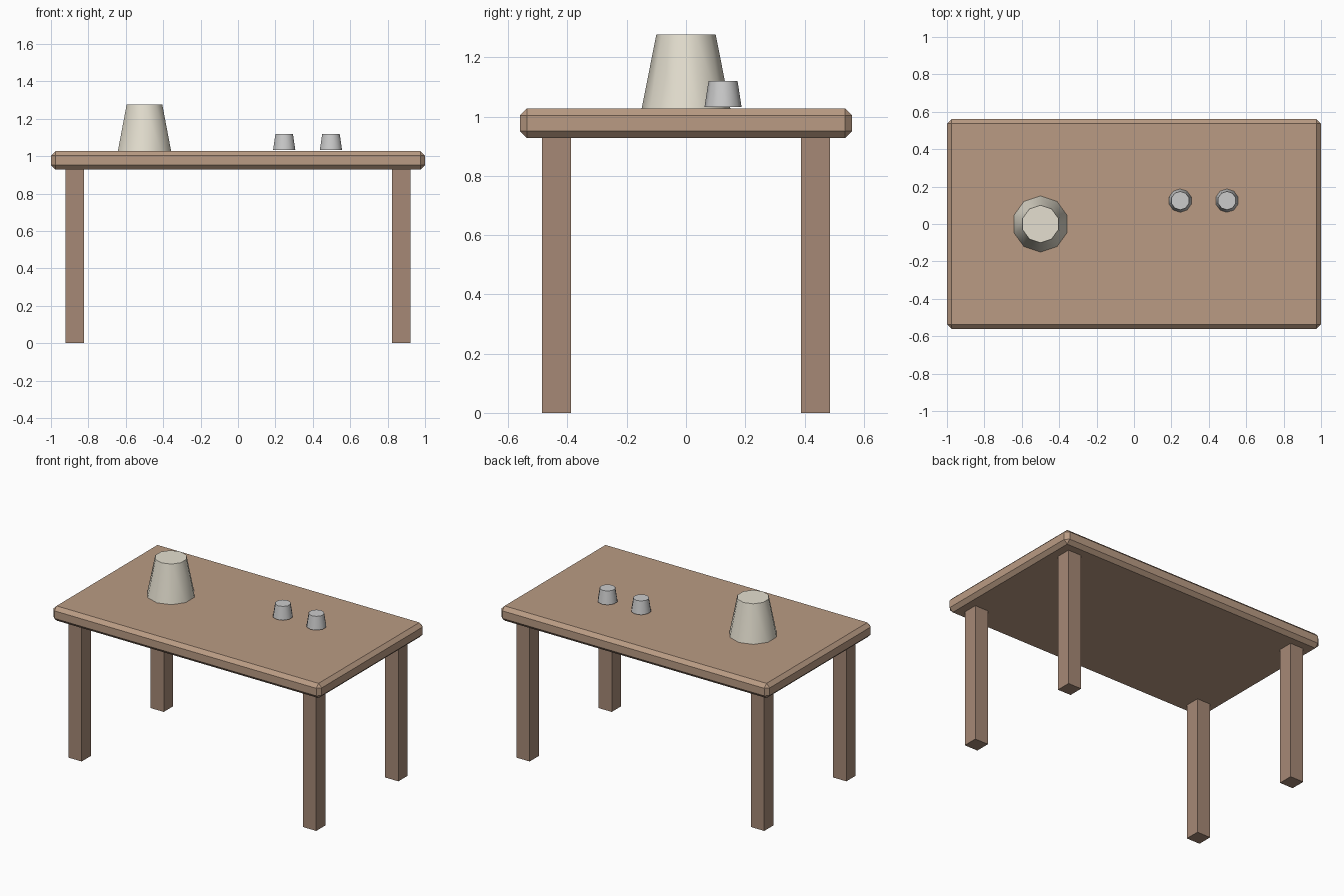
import bpy
import math

if "Cube" in bpy.data.objects:
    bpy.data.objects.remove(bpy.data.objects["Cube"])


def material(name, rgb):
    mat = bpy.data.materials.new(name)
    mat.diffuse_color = (*rgb, 1.0)
    mat.use_nodes = True
    mat.node_tree.nodes["Principled BSDF"].inputs["Base Color"].default_value = mat.diffuse_color
    return mat


def box(name, centre, size, mat):
    bpy.ops.mesh.primitive_cube_add(size=1, location=centre)
    ob = bpy.context.object
    ob.name = name
    ob.scale = size
    bpy.ops.object.transform_apply(location=False, rotation=False, scale=True)
    ob.data.materials.append(mat)
    return ob


def tapered_cup(name, x, y, z0, z1, r_bottom, r_top, mat=None):
    bpy.ops.mesh.primitive_cone_add(vertices=10, radius1=r_bottom, radius2=r_top,
                                    depth=z1 - z0, location=(x, y, (z0 + z1) / 2))
    ob = bpy.context.object
    ob.name = name
    # smooth sides, crisp rims
    bpy.ops.object.shade_smooth_by_angle(angle=math.radians(45))
    if mat:
        ob.data.materials.append(mat)
    return ob


top_wood = material("top_wood", (0.49, 0.33, 0.23))
leg_wood = material("leg_wood", (0.38, 0.25, 0.18))
cream = material("cream", (0.78, 0.74, 0.63))

# Table top with chamfered edges
top = box("table_top", (0, 0, 0.9775), (2.0, 1.122, 0.099), top_wood)
bevel = top.modifiers.new("chamfer", 'BEVEL')
bevel.width = 0.024
bevel.segments = 1

# Four square legs
for x_name, sx in (("left", -1), ("right", 1)):
    for y_name, sy in (("front", -1), ("back", 1)):
        box(f"{y_name}_{x_name}_leg", (sx * 0.874, sy * 0.437, 0.465),
            (0.099, 0.099, 0.93), leg_wood)

# Large upturned pot and two small cups
tapered_cup("large_pot", -0.5, 0, 1.026, 1.277, 0.15, 0.10, cream)
for i, x in enumerate((0.247, 0.497)):
    tapered_cup(f"small_cup_{i + 1}", x, 0.125, 1.033, 1.12, 0.0625, 0.049)
